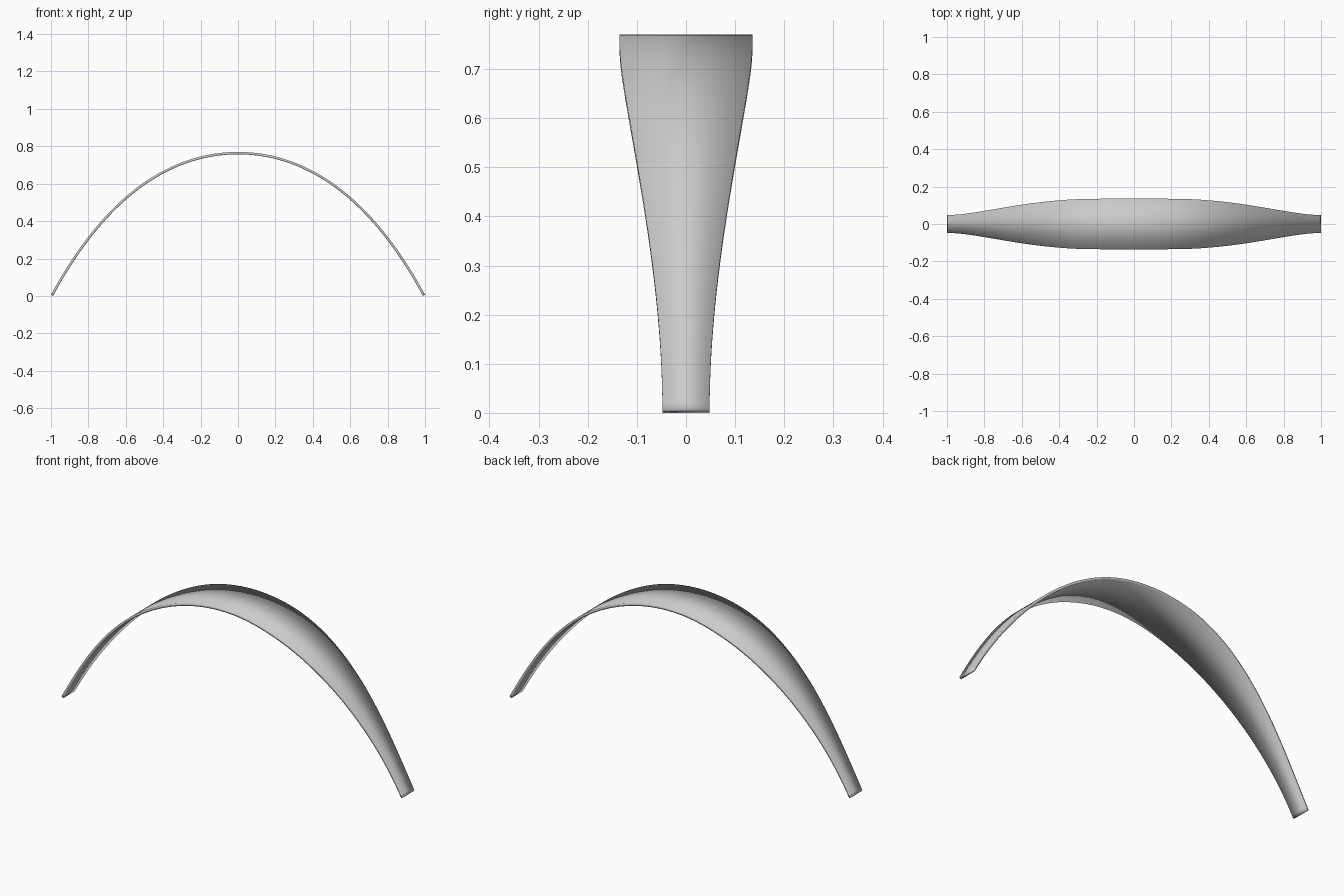
import bpy, bmesh, math

if "Cube" in bpy.data.objects:
    bpy.data.objects.remove(bpy.data.objects["Cube"])

SEGMENTS = 144
THICK = 0.013
TOP, END = 0.77, 0.0065


def height(x):
    # outer arch profile, a little fuller than a parabola
    b = 0.155
    return TOP - (TOP - END - b) * x ** 2 - b * x ** 4


# arc length along the profile
N = 4000
xs = [-1 + 2 * i / N for i in range(N + 1)]
arc = [0.0]
for a, b in zip(xs, xs[1:]):
    arc.append(arc[-1] + math.hypot(b - a, height(b) - height(a)))
total = arc[-1]


def half_width(s):
    # broad crown easing into narrow tips, s = distance from the crown
    t = min(max((s - 0.2) / (total / 2 - 0.2), 0), 1)
    return 0.135 - 0.087 * t * t * (3 - 2 * t)


# ribbon evenly divided along its length
bm = bmesh.new()
rows, k = [], 0
for i in range(SEGMENTS + 1):
    s = total * i / SEGMENTS
    while k < N - 1 and arc[k + 1] < s:
        k += 1
    f = min((s - arc[k]) / (arc[k + 1] - arc[k]), 1)
    x = xs[k] + f * (xs[k + 1] - xs[k])
    w = half_width(abs(s - total / 2))
    rows.append([bm.verts.new((x, y, height(x))) for y in (-w, w)])
for p, q in zip(rows, rows[1:]):
    bm.faces.new((p[0], q[0], q[1], p[1])).smooth = True

mesh = bpy.data.meshes.new("arched_band")
bm.to_mesh(mesh)
bm.free()
band = bpy.data.objects.new("arched_band", mesh)
bpy.context.collection.objects.link(band)

# thin sheet thickness, grown inward, softly shaded round the rim
solid = band.modifiers.new("thickness", 'SOLIDIFY')
solid.thickness = THICK
solid.offset = -1
solid.use_even_offset = True
